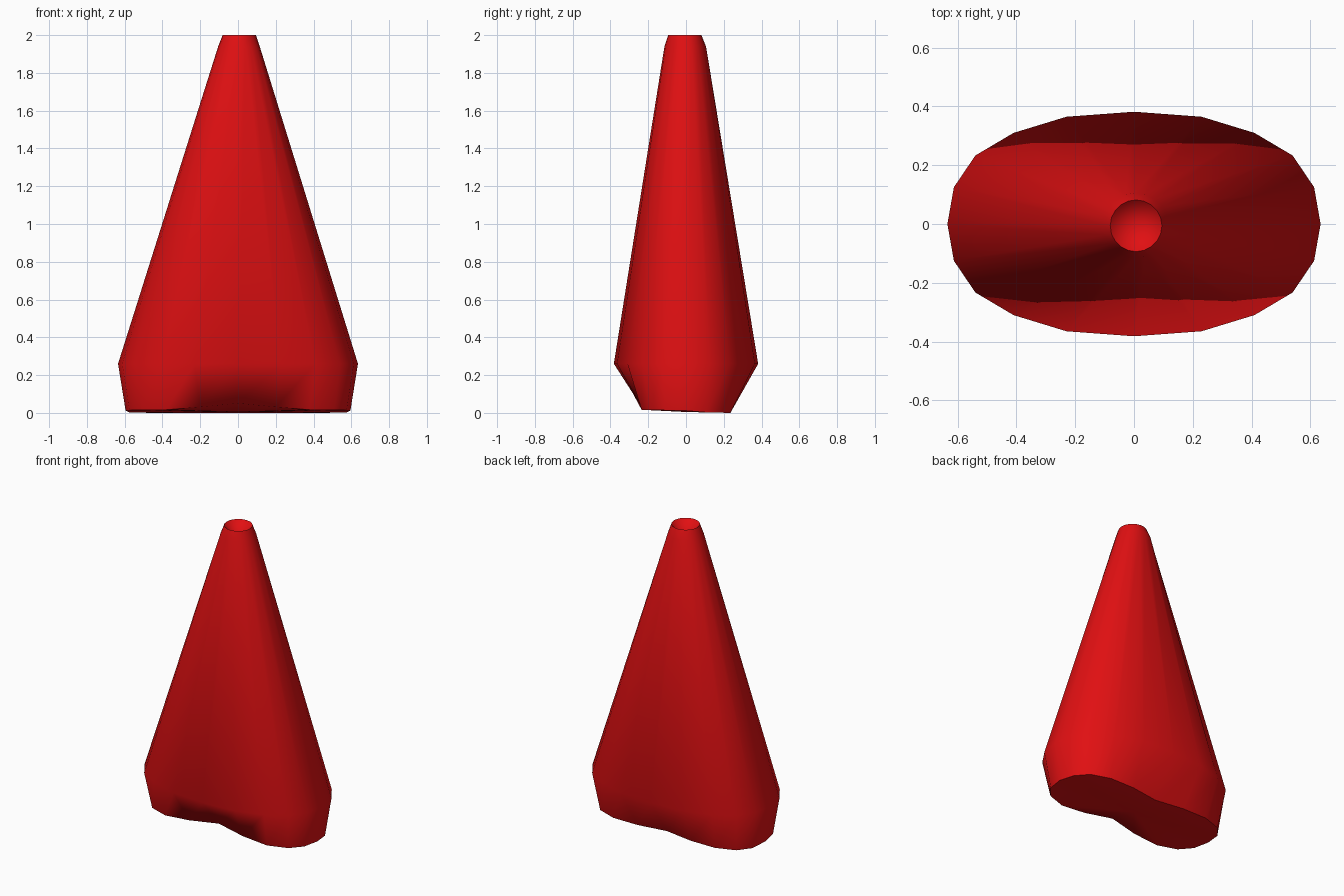
import bpy, bmesh, math

if "Cube" in bpy.data.objects:
    bpy.data.objects.remove(bpy.data.objects["Cube"])

red = bpy.data.materials.new("bright red")
red.diffuse_color = (0.75, 0.005, 0.006, 1)
red.use_nodes = True
red.node_tree.nodes["Principled BSDF"].inputs["Base Color"].default_value = red.diffuse_color


def full_ring(quarter):
    """Mirror a quarter outline (from +x axis to +y axis) into a closed loop."""
    half = quarter + [(-x, y) for x, y in reversed(quarter[:-1])]
    return half + [(x, -y) for x, y in reversed(half[1:-1])]


def circle(radius, cx, cy, n=20):
    return [(cx + radius * math.cos(2 * math.pi * i / n),
             cy + radius * math.sin(2 * math.pi * i / n)) for i in range(n)]


# Footprint with a slight waist, and the wide oval shoulder above it
foot = full_ring([(0.595, 0), (0.575, 0.11), (0.51, 0.19), (0.38, 0.235),
                  (0.2, 0.235), (0, 0.205)])
shoulder = full_ring([(0.635, 0), (0.613, 0.125), (0.54, 0.233), (0.41, 0.31),
                      (0.23, 0.365), (0, 0.382)])


def foot_height(x, y):
    # The front waist is lifted off the ground
    lift = max(0, 0.035 - 0.1 * abs(x)) if y < -0.1 else 0
    return 0.008 - 0.02 * y + 0.004 + lift - 0.007 * (y > 0.1)


bm = bmesh.new()
rings = [[bm.verts.new((x, y, foot_height(x, y))) for x, y in foot],
         [bm.verts.new((x, y, 0.26)) for x, y in shoulder],
         [bm.verts.new((x, y, 1.94)) for x, y in circle(0.11, 0.005, -0.004)],
         [bm.verts.new((x, y, 2.0)) for x, y in circle(0.088, 0.007, -0.006)]]

# Side walls
n = len(foot)
for low, high in zip(rings, rings[1:]):
    for i in range(n):
        j = (i + 1) % n
        bm.faces.new((low[i], low[j], high[j], high[i]))

# Underside and the hollow in the tip
base_centre = bm.verts.new((0, 0, 0.005))
hollow_centre = bm.verts.new((0.005, 0.0, 1.91))
for i in range(n):
    j = (i + 1) % n
    bm.faces.new((rings[0][j], rings[0][i], base_centre))
    bm.faces.new((rings[3][i], rings[3][j], hollow_centre))
bmesh.ops.recalc_face_normals(bm, faces=bm.faces)

# Rest the lowest point on the ground
lowest = min(v.co.z for v in bm.verts)
for v in rings[0] + [base_centre]:
    v.co.z -= lowest

mesh = bpy.data.meshes.new("tapered_body")
bm.to_mesh(mesh)
bm.free()
mesh.materials.append(red)
body = bpy.data.objects.new("tapered_body", mesh)
bpy.context.collection.objects.link(body)
bpy.context.view_layer.objects.active = body
body.select_set(True)
bpy.ops.object.shade_smooth_by_angle(angle=math.radians(52))
